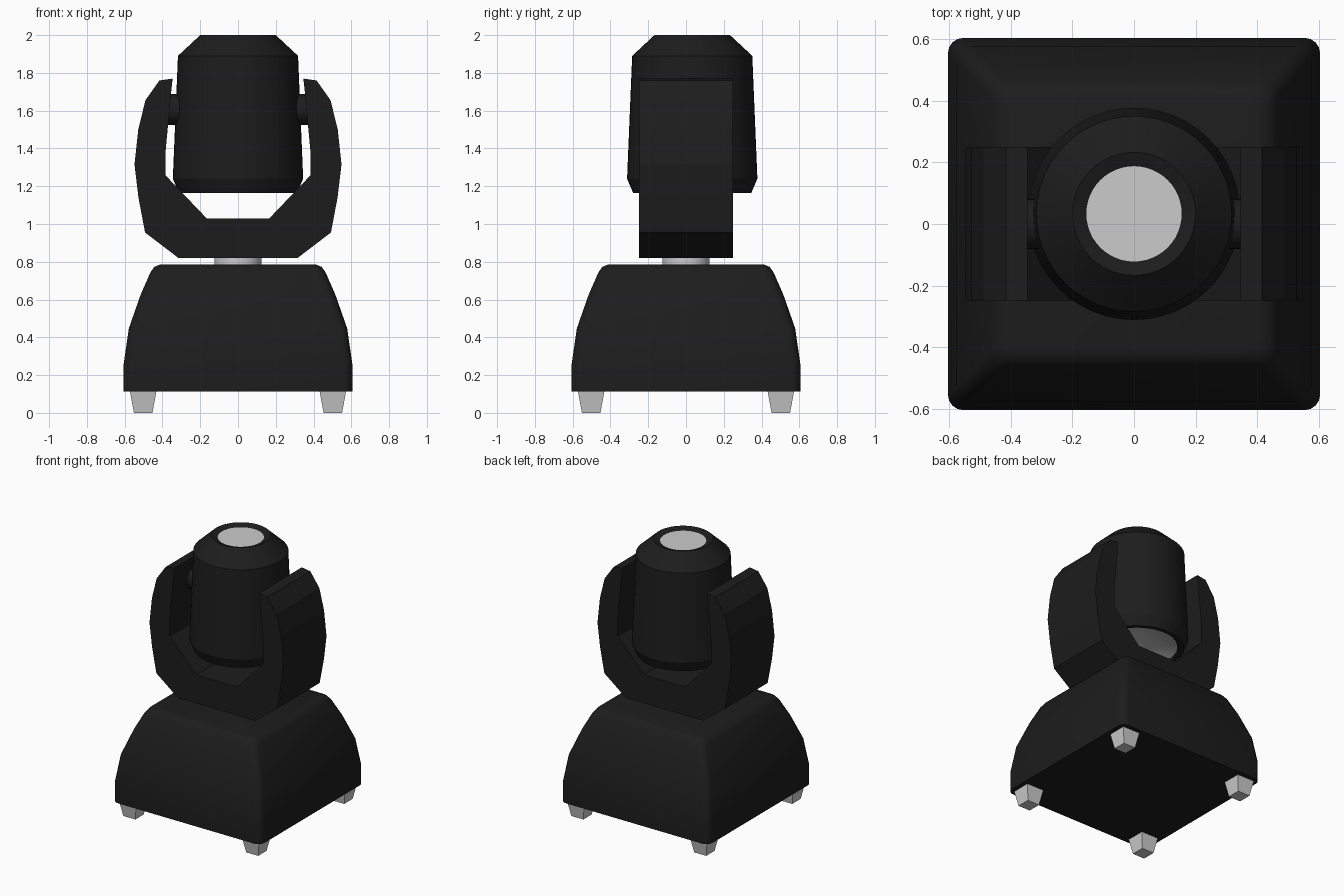
import bpy, bmesh, math
from math import sin, cos, pi, radians

if "Cube" in bpy.data.objects:
    bpy.data.objects.remove(bpy.data.objects["Cube"])

black = bpy.data.materials.new("black")
black.diffuse_color = (0.012, 0.012, 0.012, 1)
black.use_nodes = True
black.node_tree.nodes["Principled BSDF"].inputs["Base Color"].default_value = black.diffuse_color
HEAD_Y = 0.033


def loft(name, rings, mat=None, smooth=None, bottom=True, top=True):
    """Skin a stack of equal-length rings, optionally capping both ends."""
    bm = bmesh.new()
    vs = [[bm.verts.new(p) for p in ring] for ring in rings]
    n = len(rings[0])
    for a, b in zip(vs, vs[1:]):
        for i in range(n):
            j = (i + 1) % n
            bm.faces.new((a[i], a[j], b[j], b[i]))
    if bottom:
        bm.faces.new(vs[0][::-1])
    if top:
        bm.faces.new(vs[-1])
    me = bpy.data.meshes.new(name)
    bm.to_mesh(me)
    bm.free()
    if mat:
        me.materials.append(mat)
    if smooth:
        me.shade_smooth()
        me.set_sharp_from_angle(angle=radians(smooth))
    ob = bpy.data.objects.new(name, me)
    bpy.context.collection.objects.link(ob)
    return ob


def circle(r, z, y=0.0, n=48):
    return [(r * cos(2 * pi * i / n), y + r * sin(2 * pi * i / n), z) for i in range(n)]


def side_circle(r, x, z, n=24):
    return [(x, r * cos(2 * pi * i / n), z + r * sin(2 * pi * i / n)) for i in range(n)]


def rounded_square(h, z, r=0.05, seg=4):
    pts = []
    for q, (sx, sy) in enumerate([(1, 1), (-1, 1), (-1, -1), (1, -1)]):
        for k in range(seg + 1):
            a = pi / 2 * (q + k / seg)
            pts.append((sx * (h - r) + r * cos(a), sy * (h - r) + r * sin(a), z))
    return pts


def square(h, z, cx, cy):
    return [(cx + sx * h, cy + sy * h, z) for sx, sy in [(1, 1), (-1, 1), (-1, -1), (1, -1)]]


# Base housing
base_profile = [(0.605, 0.112), (0.605, 0.26), (0.578, 0.447), (0.515, 0.627),
                (0.463, 0.745), (0.443, 0.773), (0.41, 0.786)]
loft("base", [rounded_square(h, z) for h, z in base_profile], black, smooth=40)

# Feet
for sx in (-1, 1):
    for sy in (-1, 1):
        loft("foot", [square(0.049, 0, sx * 0.502, sy * 0.502),
                      square(0.07, 0.114, sx * 0.502, sy * 0.502)])

# Pan neck
loft("neck", [circle(0.125, 0.77), circle(0.125, 0.83)], smooth=30)

# Yoke: right half outline, mirrored, extruded front to back
half = [(0.315, 0.82), (0.492, 0.955), (0.527, 1.14), (0.548, 1.315), (0.528, 1.50),
        (0.49, 1.655), (0.416, 1.76), (0.346, 1.77), (0.355, 1.69), (0.383, 1.39),
        (0.383, 1.257), (0.166, 1.03)]
outline = half + [(-x, z) for x, z in reversed(half)]
loft("yoke", [[(x, y, z) for x, z in outline] for y in (0.25, -0.25)], black)

# Tilt pivots
for x0, x1 in ((-0.375, -0.29), (0.29, 0.375)):
    loft("tilt_pivot", [side_circle(0.082, x, 1.605) for x in (x0, x1)], black, smooth=30)

# Head shell, from the recessed rear rim up to the lens rim
head_profile = [(0.27, 1.18), (0.285, 1.165), (0.313, 1.165), (0.345, 1.24),
                (0.318, 1.89), (0.2, 2.0), (0.155, 1.984)]
loft("head", [circle(r, z, HEAD_Y) for r, z in head_profile], black, smooth=18,
     bottom=False, top=False)

# Front lens and concave rear cover
loft("lens", [circle(0.155, 1.97, HEAD_Y), circle(0.155, 1.984, HEAD_Y)], smooth=30)
rear = [(0.02, 1.23), (0.12, 1.222), (0.21, 1.204), (0.27, 1.18)]
loft("rear_cover", [circle(r, z, HEAD_Y) for r, z in rear], smooth=40, top=False)
